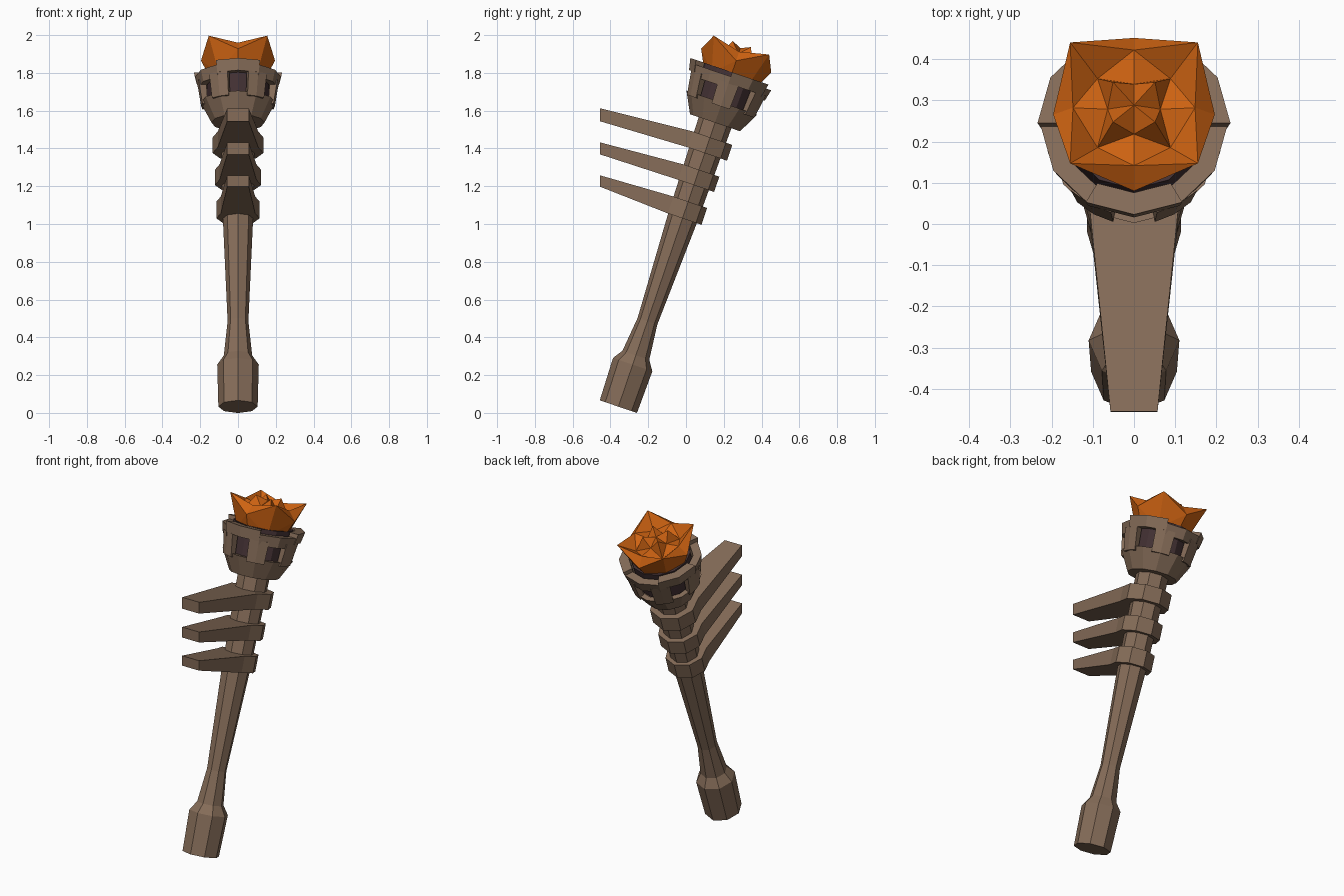
import bpy, bmesh, math
from mathutils import Matrix, Vector

if "Cube" in bpy.data.objects:
    bpy.data.objects.remove(bpy.data.objects["Cube"])

# The whole torch is modelled upright, then leaned back and set on the ground
LEAN = Matrix.Translation((0, -0.358, 0.033)) @ Matrix.Rotation(math.radians(-18.8), 4, 'X')


def material(name, color):
    m = bpy.data.materials.new(name)
    m.diffuse_color = (*color, 1)
    m.use_nodes = True
    m.node_tree.nodes["Principled BSDF"].inputs["Base Color"].default_value = m.diffuse_color
    return m


WOOD = material("brown_wood", (0.235, 0.150, 0.098))
DARK = material("dark_char", (0.055, 0.030, 0.033))
FLAME = material("orange_flame", (0.62, 0.125, 0.006))


def make(name, verts, faces, mat):
    bm = bmesh.new()
    vs = [bm.verts.new(v) for v in verts]
    for f in faces:
        bm.faces.new([vs[i] for i in f])
    bmesh.ops.recalc_face_normals(bm, faces=bm.faces[:])
    mesh = bpy.data.meshes.new(name)
    bm.to_mesh(mesh)
    bm.free()
    mesh.transform(LEAN)
    mesh.materials.append(mat)
    obj = bpy.data.objects.new(name, mesh)
    bpy.context.collection.objects.link(obj)
    return obj


def polar(deg, r, t):
    """Point at an angle measured from the front, at radius r and height t."""
    a = math.radians(deg)
    return Vector((r * math.sin(a), -r * math.cos(a), t))


def loft(name, rings, mat, close=False):
    """Skin a list of equal rings; caps the ends, or joins last to first."""
    n = len(rings[0])
    verts = [v for ring in rings for v in ring]
    faces = []
    for k in range(len(rings) if close else len(rings) - 1):
        a, b = k * n, (k + 1) % len(rings) * n
        faces += [(a + i, a + (i + 1) % n, b + (i + 1) % n, b + i) for i in range(n)]
    if not close:
        faces += [tuple(range(n)), tuple(range(len(verts) - n, len(verts)))]
    return make(name, verts, faces, mat)


def circle(n, r, t):
    return [polar(360 * i / n, r, t) for i in range(n)]


def arc_block(name, angles, profile, mat):
    """Sweep a closed (radius, height) profile through some angles."""
    return loft(name, [[polar(a, r, t) for r, t in profile] for a in angles], mat)


# Handle with a thick octagonal grip
loft("handle", [circle(8, r, t) for r, t in (
    (0.104, 0), (0.110, 0.235), (0.075, 0.287), (0.055, 0.478),
    (0.080, 1.05), (0.092, 1.62))], WOOD)

# Three collars, each stretched forward into a tapering prong cut upright
for i, (lo, hi, r, tip) in enumerate((
        (1.053, 1.147, 0.114, (1.071, 1.128, -0.467)),
        (1.239, 1.325, 0.122, (1.233, 1.293, -0.523)),
        (1.418, 1.506, 0.134, (1.399, 1.464, -0.579)))):
    t0, t1, p0 = tip
    half = [(0.057, None), (0.80 * r, -0.72 * r), (r, 0), (0.70 * r, 0.66 * r), (0, 0.93 * r)]
    outline = half + [(-x, p) for x, p in half[-2::-1]]
    bottom = [(x, p0 if p is None else p, t0 if p is None else lo) for x, p in outline]
    top = [(x, p0 - 0.021 if p is None else p, t1 if p is None else hi) for x, p in outline]
    loft(f"prong_collar_{i + 1}", [bottom, top], WOOD)

# Cup: lower bowl, posts between the openings, stepped rim plates
loft("bowl", [circle(12, r, t) for r, t in (
    (0.140, 1.588), (0.198, 1.700), (0.165, 1.700), (0.110, 1.61))], WOOD)
for i in range(6):
    mid = 30 + 60 * i
    arc_block(f"cup_post_{i + 1}", (mid - 15, mid, mid + 15),
              ((0.165, 1.68), (0.195, 1.68), (0.216, 1.81), (0.175, 1.81)), WOOD)
    c = 60 * i
    up = 0.012 if i % 2 == 0 else -0.012
    arc_block(f"rim_plate_{i + 1}", (c - 30, c, c + 30),
              ((0.172, 1.80 + up), (0.216 + up / 3, 1.795 + up),
               (0.230 + up / 3, 1.858 + up), (0.178, 1.858 + up)), WOOD)

# Charred core seen through the openings
loft("charred_core", [circle(12, r, t) for r, t in (
    (0.120, 1.64), (0.162, 1.70), (0.168, 1.87))], DARK)


# Flame: jagged crown with a smaller crown nested inside
def crown(card, diag):
    return [polar(45 * i, *(diag if i % 2 else card)) for i in range(8)]


rings = [crown((0.145, 1.835), (0.145, 1.835)),
         crown((0.196, 1.935), (0.219, 2.022)),
         crown((0.148, 1.985), (0.125, 1.945)),
         crown((0.064, 1.975), (0.072, 2.028))]
verts = [v for ring in rings for v in ring] + [Vector((0, 0, 2.005))]
faces = [tuple(range(8))]
for k in range(3):
    for i in range(8):
        a, b = k * 8 + i, k * 8 + (i + 1) % 8
        c, d = b + 8, a + 8
        # split each quad on the diagonal that keeps the spikes sharp
        faces += [(a, b, c), (a, c, d)] if i % 2 else [(a, b, d), (b, c, d)]
faces += [(24 + i, 24 + (i + 1) % 8, 32) for i in range(8)]
make("flame", verts, faces, FLAME)
